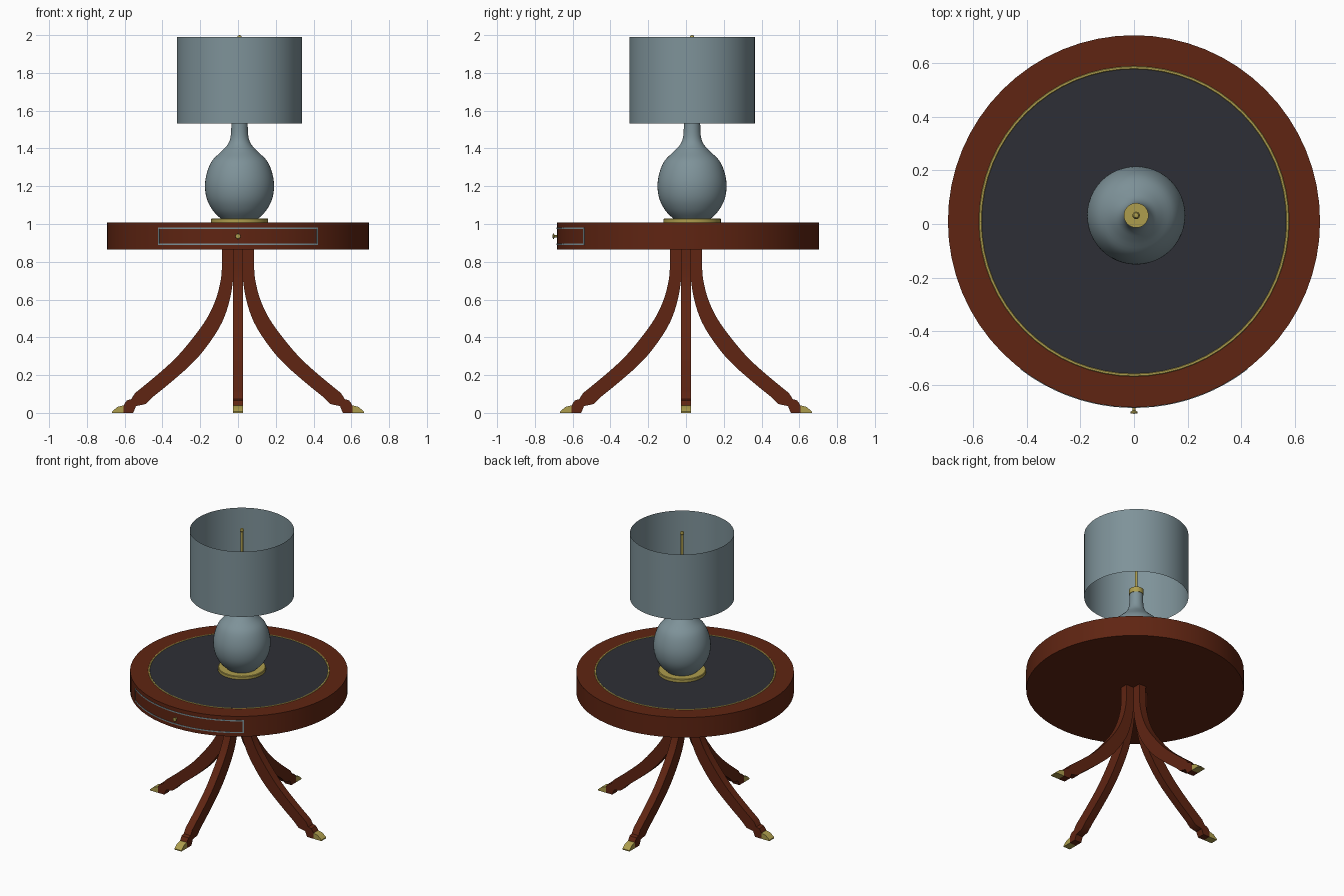
import bpy, bmesh, math
from mathutils import Vector, Matrix

if "Cube" in bpy.data.objects:
    bpy.data.objects.remove(bpy.data.objects["Cube"])


def material(name, rgb):
    m = bpy.data.materials.new(name)
    m.diffuse_color = (*rgb, 1)
    m.use_nodes = True
    m.node_tree.nodes["Principled BSDF"].inputs["Base Color"].default_value = m.diffuse_color
    return m


WOOD = material("mahogany", (0.115, 0.018, 0.006))
LEATHER = material("dark leather", (0.027, 0.028, 0.037))
BRASS = material("brass", (0.42, 0.34, 0.075))
GLAZE = material("blue grey", (0.21, 0.29, 0.32))


def finish(bm, name, mats, smooth=True, recalc=True):
    if recalc:
        bmesh.ops.recalc_face_normals(bm, faces=bm.faces)
    me = bpy.data.meshes.new(name)
    bm.to_mesh(me)
    bm.free()
    for m in mats:
        me.materials.append(m)
    ob = bpy.data.objects.new(name, me)
    bpy.context.collection.objects.link(ob)
    if smooth:
        bpy.ops.object.select_all(action='DESELECT')
        ob.select_set(True)
        bpy.context.view_layer.objects.active = ob
        bpy.ops.object.shade_smooth_by_angle(angle=math.radians(35))
    return ob


def lathe(name, profile, mats, centre, segs=64, rot=None):
    """Spin an (r, z) profile about a vertical axis; r = 0 makes a pole."""
    bm = bmesh.new()
    rings = []
    for r, z in profile:
        n = 1 if r == 0 else segs
        rings.append([bm.verts.new((r * math.cos(2 * math.pi * i / segs),
                                    r * math.sin(2 * math.pi * i / segs), z))
                      for i in range(n)])
    for a, b in zip(rings, rings[1:]):
        for i in range(segs):
            vs = [a[i % len(a)], a[(i + 1) % len(a)],
                  b[(i + 1) % len(b)], b[i % len(b)]]
            bm.faces.new(list(dict.fromkeys(vs)))
    if rot:
        bm.transform(rot)
    bm.transform(Matrix.Translation(centre))
    return finish(bm, name, mats)


def spline(pts, steps):
    """Catmull-Rom curve through points of any dimension."""
    out = []
    p = [pts[0]] + pts + [pts[-1]]
    for k in range(1, len(p) - 2):
        a, b, c, d = (Vector(q) for q in p[k - 1:k + 3])
        for s in range(steps):
            t = s / steps
            out.append(0.5 * (2 * b + (c - a) * t + (2 * a - 5 * b + 4 * c - d) * t * t
                              + (3 * b - a - 3 * c + d) * t ** 3))
    return out + [Vector(pts[-1])]


# Table top with a leather inset
TY, TR = 0.01, 0.693
TOP, BOTTOM = 1.007, 0.865
top = lathe("table_top", [(0, BOTTOM), (TR, BOTTOM), (TR, TOP), (0.572, TOP), (0, TOP)],
            [WOOD, LEATHER], (0, TY, 0))
for f in top.data.polygons:
    c = f.center
    if c.z > TOP - 0.001 and math.hypot(c.x, c.y - TY) < 0.55:
        f.material_index = 1

# Brass inlay ring
lathe("inlay_ring", [(0.567, TOP), (0.569, TOP + 0.002), (0.576, TOP + 0.002), (0.578, TOP)],
      [BRASS], (0, TY, 0))

# Drawer outline: four thin plates curved around the rim
bm = bmesh.new()
HALF = math.asin(0.423 / TR)
EDGE = 0.009 / TR


def curved_plate(a0, a1, z0, z1, n):
    cols = []
    for i in range(n + 1):
        a = a0 + (a1 - a0) * i / n
        cols.append([bm.verts.new((r * math.sin(a), TY - r * math.cos(a), z))
                     for r, z in ((TR - 0.004, z0), (TR + 0.002, z0),
                                  (TR + 0.002, z1), (TR - 0.004, z1))])
    for p, q in zip(cols, cols[1:]):
        for j in range(4):
            bm.faces.new((p[j], p[(j + 1) % 4], q[(j + 1) % 4], q[j]))
    bm.faces.new(cols[0])
    bm.faces.new(cols[-1])


curved_plate(-HALF, HALF, 0.890, 0.898, 24)
curved_plate(-HALF, HALF, 0.973, 0.981, 24)
curved_plate(-HALF, -HALF + EDGE, 0.898, 0.973, 1)
curved_plate(HALF - EDGE, HALF, 0.898, 0.973, 1)
finish(bm, "drawer_outline", [GLAZE])

# Drawer knob
lathe("drawer_knob", [(0.006, 0), (0.006, 0.012), (0.014, 0.017), (0.013, 0.022), (0, 0.024)],
      [BRASS], (0, TY - TR, 0.935), 16, Matrix.Rotation(math.pi / 2, 4, 'X'))

# Four splayed legs with brass toes: (outer r, outer z, inner r, inner z)
SWEEP = [(0.085, 0.87, 0.02, 0.87), (0.085, 0.78, 0.022, 0.78), (0.092, 0.70, 0.028, 0.69),
         (0.118, 0.60, 0.046, 0.59), (0.165, 0.50, 0.082, 0.485), (0.24, 0.395, 0.145, 0.38),
         (0.33, 0.29, 0.23, 0.275), (0.435, 0.195, 0.34, 0.175), (0.545, 0.105, 0.45, 0.085)]
FOOT = [(0.565, 0.073, 0.488, 0.047), (0.588, 0.066, 0.54, 0.036), (0.60, 0.05, 0.555, 0.0),
        (0.605, 0.04, 0.605, 0.0), (0.638, 0.032, 0.638, 0.0), (0.667, 0.007, 0.667, 0.0)]
W = 0.0265
path = spline(SWEEP, 4) + [Vector(p) for p in FOOT]
for k, side in enumerate(("right", "back", "left", "front")):
    bm = bmesh.new()
    secs = [[bm.verts.new(v) for v in ((p[0], -W, p[1]), (p[0], W, p[1]),
                                       (p[2], W, p[3]), (p[2], -W, p[3]))] for p in path]
    for i, (p, q) in enumerate(zip(secs, secs[1:])):
        for j in range(4):
            f = bm.faces.new((p[j], p[(j + 1) % 4], q[(j + 1) % 4], q[j]))
            f.material_index = int(i >= len(secs) - 3)
    bm.faces.new(secs[0])
    bm.faces.new(secs[-1]).material_index = 1
    bm.transform(Matrix.Rotation(k * math.pi / 2, 4, 'Z'))
    finish(bm, side + "_leg", [WOOD, BRASS])

# Lamp
LAMP = (0.008, 0.032, 0)
lathe("lamp_foot", [(0, TOP), (0.152, TOP), (0.152, 1.026), (0.148, 1.029), (0, 1.029)],
      [BRASS], LAMP)
body = spline([(0.10, 1.029), (0.14, 1.07), (0.172, 1.13), (0.183, 1.20), (0.173, 1.27),
               (0.145, 1.335), (0.095, 1.385), (0.06, 1.425), (0.046, 1.47), (0.043, 1.55)], 4)
lathe("lamp_body", [tuple(p) for p in body] + [(0, 1.55)], [GLAZE], LAMP, 48)
lathe("lamp_cap", [(0, 1.55), (0.046, 1.55), (0.046, 1.585), (0, 1.585)], [BRASS], LAMP, 32)
lathe("lamp_rod", [(0, 1.58), (0.009, 1.58), (0.009, 1.98), (0, 1.98)], [BRASS], LAMP, 12)
lathe("finial", [(0, 1.972), (0.009, 1.975), (0.014, 1.986), (0.009, 1.997), (0, 2.0)],
      [BRASS], LAMP, 16)

# Open drum shade, a single sheet
lathe("lamp_shade", [(0.332, 1.532), (0.332, 1.99)], [GLAZE], LAMP)
